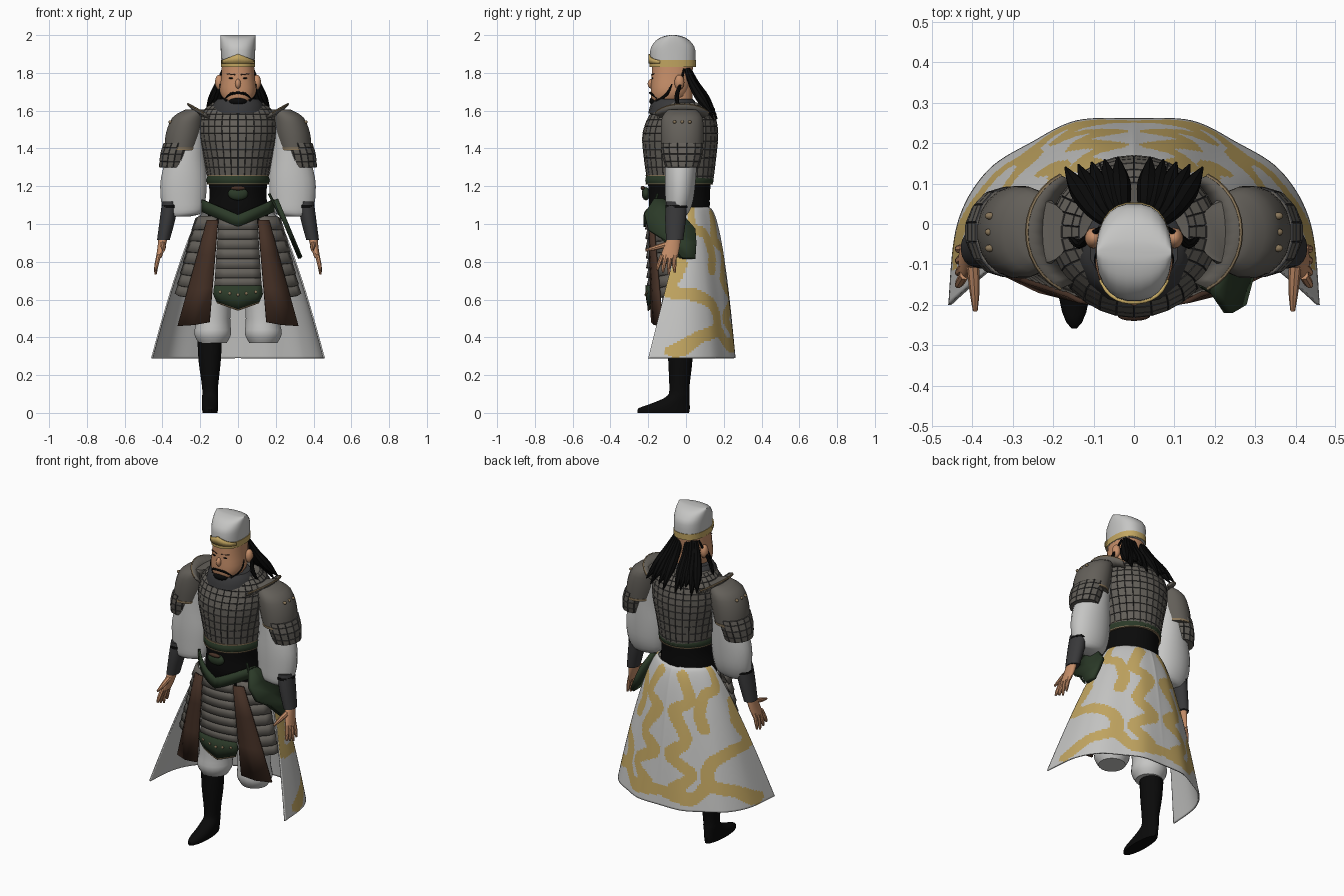
import bpy, bmesh, math
from mathutils import Vector

cube = bpy.data.objects.get("Cube")
if cube:
    bpy.data.objects.remove(cube)


def material(name, r, g, b):
    m = bpy.data.materials.new(name)
    m.use_nodes = True
    m.diffuse_color = (r, g, b, 1)
    bsdf = m.node_tree.nodes["Principled BSDF"]
    bsdf.inputs["Base Color"].default_value = (r, g, b, 1)
    bsdf.inputs["Roughness"].default_value = 0.9
    return m


WHITE = material("white cloth", .56, .56, .55)
GOLD = material("gold", .54, .38, .12)
SKIN = material("skin", .56, .27, .14)
STEEL = material("armour grey", .125, .115, .1)
DARK = material("dark grey", .04, .04, .042)
GREEN = material("green", .024, .042, .021)
BROWN = material("brown leather", .06, .03, .019)
BLACK = material("black", .003, .003, .003)
TAN = material("tan trim", .25, .18, .1)


def finish(name, bm, mats, angle=40, fix=True):
    if fix:
        bmesh.ops.recalc_face_normals(bm, faces=bm.faces)
    me = bpy.data.meshes.new(name)
    bm.to_mesh(me)
    bm.free()
    for m in mats:
        me.materials.append(m)
    for p in me.polygons:
        p.use_smooth = True
    me.set_sharp_from_angle(angle=math.radians(angle))
    ob = bpy.data.objects.new(name, me)
    bpy.context.collection.objects.link(ob)
    return ob


def spline(keys, sub):
    """Catmull-Rom points through the keys."""
    out = []
    for i in range(len(keys) - 1):
        p = [keys[max(0, min(len(keys) - 1, i + k))] for k in (-1, 0, 1, 2)]
        for s in range(sub):
            t = s / sub
            out.append([b + .5 * t * (c - a + t * (2*a - 5*b + 4*c - d + t * (3*(b - c) + d - a)))
                        for a, b, c, d in zip(*p)])
    return out + [list(keys[-1])]


def bridge(bm, rings):
    n = len(rings[0])
    for a, b in zip(rings, rings[1:]):
        for j in range(n):
            k = (j + 1) % n
            bm.faces.new((a[j], a[k], b[k], b[j]))
    bm.faces.new(rings[0])
    bm.faces.new(rings[-1])


def loft(name, keys, mat, side=1, n=20, sub=3, power=2, plates=0):
    """Stacked oval rings (cx, cy, z, rx, ry); plates insets every face."""
    bm, rings = bmesh.new(), []
    for cx, cy, z, rx, ry in spline(keys, sub):
        ring = []
        for j in range(n):
            a = 2 * math.pi * (j + .5) / n
            c, s = math.cos(a), math.sin(a)
            x = math.copysign(abs(c) ** (2 / power), c) * rx
            y = math.copysign(abs(s) ** (2 / power), s) * ry
            ring.append(bm.verts.new((side * (cx + x), cy + y, z)))
        rings.append(ring)
    bridge(bm, rings)
    bmesh.ops.recalc_face_normals(bm, faces=bm.faces)
    if plates:
        quads = [f for f in bm.faces if len(f.verts) == 4]
        rim = bmesh.ops.inset_individual(bm, faces=quads, thickness=plates, depth=.004)
        for f in rim["faces"]:
            f.material_index = 1
    return finish(name, bm, [mat, DARK])


def tubes(name, paths, mat, side=1, n=8, sub=3):
    """Tapered round strands through points (x, y, z, radius)."""
    bm = bmesh.new()
    for path in paths:
        pts = spline(path, sub)
        pos = [Vector((side * p[0], p[1], p[2])) for p in pts]
        rings = []
        for i, p in enumerate(pos):
            d = pos[min(i + 1, len(pos) - 1)] - pos[max(i - 1, 0)]
            q = d.to_track_quat("Z", "Y")
            rings.append([bm.verts.new(p + q @ Vector((math.cos(a), math.sin(a), 0)) * max(pts[i][3], .001))
                          for a in (2 * math.pi * j / n for j in range(n))])
        bridge(bm, rings)
    return finish(name, bm, [mat])


def sheet(name, strips, mats, side=1, thick=.012, rule=None, fix=True):
    """Cloth or plate strips, each a list of rows of points."""
    bm = bmesh.new()
    for rows in strips:
        grid = [[bm.verts.new((side * x, y, z)) for x, y, z in row] for row in rows]
        for i in range(len(grid) - 1):
            for j in range(len(grid[i]) - 1):
                f = bm.faces.new((grid[i][j], grid[i][j+1], grid[i+1][j+1], grid[i+1][j]))
                f.material_index = rule(i, j) if rule else 0
    ob = finish(name, bm, mats, fix=fix)
    mod = ob.modifiers.new("thickness", "SOLIDIFY")
    mod.thickness = thick
    mod.offset = -1 if rule else 0
    mod.material_offset = 2 if rule else 0
    mod.material_offset_rim = 2 if rule else 0
    return ob


def blob(name, loc, size, mat):
    bm = bmesh.new()
    bmesh.ops.create_uvsphere(bm, u_segments=14, v_segments=10, radius=1)
    for v in bm.verts:
        v.co = Vector(loc) + Vector(size) * v.co
    return finish(name, bm, [mat], 80)


def mix(a, b, t):
    return [u + (v - u) * t for u, v in zip(a, b)]


def shingles(name, top, bottom, count, mat, side=1):
    """Overlapping armour rows between two point rows."""
    strips = []
    for i in range(count):
        t0, t1 = i / count, (i + 1.15) / count
        lo = [mix(a, b, min(t1, 1)) for a, b in zip(top, bottom)]
        strips.append([[mix(a, b, t0) for a, b in zip(top, bottom)],
                       [[x * 1.02, y - .014, z] for x, y, z in lo]])
    sheet(name, strips, [mat], side)


# Head, hat and face
loft("neck", [(0, -.04, 1.56, .07, .075), (0, -.04, 1.74, .07, .075)], SKIN)
loft("head", [(0, -.09, 1.62, .045, .06), (0, -.095, 1.65, .075, .085), (0, -.085, 1.7, .096, .102),
              (0, -.075, 1.78, .09, .108), (0, -.07, 1.86, .085, .11)], SKIN, power=2.3)
loft("hat", [(0, -.07, 1.83, .087, .12), (0, -.07, 1.92, .092, .12), (0, -.07, 1.96, .094, .1),
             (0, -.07, 1.985, .094, .07), (0, -.07, 1.998, .094, .03), (0, -.07, 2, .094, .004)],
     WHITE, n=24, power=2.4)
loft("hat_band", [(0, -.07, 1.832, .091, .123), (0, -.07, 1.868, .092, .124)], GOLD, n=24, sub=1, power=2.4)
crest = [-.084 + .014 * i for i in range(13)]
sheet("hat_crest", [[[(x, -.07 - .124 * (1 - abs(x / .094) ** 2.4) ** (1 / 2.4), z)
                      for z in (1.85, 1.9 - abs(x) * .4)] for x in crest]], [GOLD], thick=.008)
blob("nose", (0, -.183, 1.742), (.015, .02, .026), SKIN)
blob("beard", (0, -.145, 1.65), (.055, .05, .03), BLACK)
for side, tag in ((1, "left"), (-1, "right")):
    blob(tag + "_ear", (side * .1, -.035, 1.75), (.022, .026, .04), SKIN)
    blob(tag + "_eye", (side * .037, -.177, 1.772), (.013, .005, .004), BLACK)
    tubes(tag + "_eyebrow", [[(.015, -.183, 1.79, .003), (.06, -.169, 1.795, .002)]], BROWN, side)
    tubes(tag + "_moustache", [[(0, -.19, 1.695, .006), (.04, -.18, 1.688, .007), (.068, -.155, 1.665, .003)]],
          BLACK, side)
    tubes(tag + "_jaw_beard", [[(.093, -.075, 1.74, .004), (.088, -.1, 1.69, .01), (.05, -.15, 1.65, .018)]],
          BLACK, side)
    # Long hair falling back, with loose locks beside the face
    locks = []
    for i in range(5):
        f = i / 4
        locks.append([(.022 + .045 * f, .015 - .01 * f, 1.82, .014),
                      (.03 + .07 * f, .05 - .015 * f, 1.74, .022),
                      (.035 + .1 * f, .105 - .02 * f, 1.655, .026),
                      (.04 + .13 * f, .165 - .025 * f, 1.555 + .025 * (i % 3), .003)])
    locks.append([(.08, -.01, 1.82, .006), (.112, -.03, 1.74, .008), (.135, -.05, 1.67, .012), (.165, -.03, 1.6, .003)])
    tubes(tag + "_hair", locks, BLACK, side)

# Torso armour, scarf and waist
loft("chest_armour", [(0, -.03, 1.22, .155, .17), (0, -.032, 1.35, .178, .188), (0, -.03, 1.48, .205, .197),
                      (0, -.02, 1.58, .195, .168), (0, -.02, 1.64, .135, .12)], STEEL, n=30, plates=.002)
loft("neck_scarf", [(0, -.065, 1.585, .145, .135), (0, -.065, 1.635, .135, .122), (0, -.065, 1.662, .11, .1)],
     DARK, n=14, sub=2)
loft("waist_sash", [(0, -.035, .97, .15, .13), (0, -.035, 1.07, .162, .16), (0, -.035, 1.15, .152, .163),
                    (0, -.035, 1.24, .16, .17)], BLACK)
loft("belt", [(0, -.035, 1.21, .163, .175), (0, -.035, 1.232, .168, .182), (0, -.035, 1.255, .163, .177)], GREEN, n=28)
for z in (1.208, 1.254):
    loft("belt_trim", [(0, -.035, z, .166, .18), (0, -.035, z + .006, .166, .18)], TAN, sub=1, n=28)
blob("buckle", (0, -.212, 1.16), (.055, .022, .035), GREEN)
blob("buckle_stone", (0, -.228, 1.19), (.04, .012, .012), BROWN)
arc = [-.19 + .38 * i / 12 for i in range(13)]
sheet("hanging_sash", [[[(x, -.218 + 3.2 * x * x, .985 + abs(x) * .42 + dz) for x in arc] for dz in (0, .065)]], [GREEN])

for side, tag in ((1, "left"), (-1, "right")):
    # Arms
    loft(tag + "_sleeve", [(.25, -.02, 1.52, .08, .085), (.275, -.025, 1.37, .1, .085), (.287, -.03, 1.24, .123, .083),
                           (.29, -.035, 1.13, .12, .075), (.29, -.045, 1.06, .1, .06), (.31, -.05, 1.04, .055, .04)],
         WHITE, side)
    loft(tag + "_bracer", [(.36, -.05, 1.12, .042, .056), (.372, -.055, 1.03, .042, .056), (.395, -.06, .915, .034, .046)],
         DARK, side)
    loft(tag + "_bracer_cuff", [(.361, -.05, 1.085, .046, .06), (.359, -.05, 1.1, .046, .06)], BLACK, side, sub=1)
    loft(tag + "_palm", [(.395, -.06, .94, .026, .034), (.405, -.075, .88, .021, .043), (.42, -.092, .82, .015, .046)],
         SKIN, side)
    fingers = [[(.42, -.06 - .022 * i, .835, .012), (.432, -.062 - .028 * i, .78, .011),
                (.437, -.06 - .031 * i, .732 + .012 * abs(i - 1), .006)] for i in range(4)]
    fingers.append([(.4, -.09, .895, .016), (.395, -.16, .875, .013), (.393, -.215, .86, .006)])
    tubes(tag + "_fingers", fingers, SKIN, side)
    # Shoulder guards and raised collar wings
    loft(tag + "_shoulder_guard", [(.22, -.02, 1.605, .06, .075), (.262, -.02, 1.565, .085, .108), (.285, -.02, 1.48, .098, .115),
                                   (.3, -.02, 1.39, .09, .11)], STEEL, side)
    loft(tag + "_upper_arm_guard", [(.315, -.02, 1.43, .076, .108), (.332, -.02, 1.37, .078, .105),
                                    (.343, -.02, 1.3, .073, .085)], STEEL, side, n=14, sub=2, plates=.002)
    loft(tag + "_guard_trim", [(.3, -.02, 1.405, .094, .114), (.302, -.02, 1.393, .094, .114)], TAN, side, sub=1)
    for y in (-.06, -.02, .02):
        blob(tag + "_guard_stud", (side * .357, y, 1.54), (.012, .009, .009), TAN)
    rim, base = [], []
    for i in range(13):
        a = math.radians(-65 + 130 * i / 12)
        rim.append((.12 + .145 * math.cos(a), -.02 + .155 * math.sin(a), 1.555 + .08 * math.cos(a)))
        base.append((.11 + .1 * math.cos(a), -.02 + .14 * math.sin(a), 1.55 + .03 * math.cos(a)))
    sheet(tag + "_collar_wing", [[base, rim]], [STEEL], side)
    tubes(tag + "_collar_trim", [[(*p, .005) for p in rim]], TAN, side, n=6, sub=1)
    # Trousers, hip plates and leather straps
    loft(tag + "_trouser_leg", [(.09, -.02, 1.0, .09, .11), (.12, -.03, .7, .095, .1), (.13, -.03, .5, .09, .095),
                                (.134, -.03, .42, .099, .1), (.134, -.03, .37, .075, .075)], WHITE, side)
    shingles(tag + "_hip_plates", [(.11, -.17, 1.04), (.16, -.15, 1.04), (.2, -.11, 1.04), (.22, -.05, 1.03)],
             [(.16, -.145, .6), (.25, -.125, .61), (.31, -.09, .62), (.325, -.07, .63)], 7, STEEL, side)
    strap = [[mix((.105, -.195, 1.02), (.15, -.18, .48), t), mix((.135, -.19, 1.02), (.235, -.165, .465), t),
              mix((.163, -.175, 1.02), (.318, -.125, .46), t)] for t in (0, .33, .66, 1)]
    sheet(tag + "_leather_strap", [strap], [BROWN], side)

# Front apron of overlapping rows with a pointed green hem
cols = (-1, -.6, -.2, .2, .6, 1)
shingles("apron_plates", [(.1 * c, -.2 + .02 * c * c, 1.03) for c in cols],
         [(.122 * c, -.19 + .02 * c * c, .67) for c in cols], 7, STEEL)
hem = [-1, -.75, -.5, -.25, 0, .25, .5, .75, 1]
sheet("apron_hem", [[[(w * c, y + .02 * c * c, z + lift * abs(c)) for c in hem]
                     for w, y, z, lift in ((.125, -.21, .675, 0), (.13, -.205, .6, .03), (.11, -.195, .545, .04))]], [GREEN])
tubes("apron_trim", [[(.11 * c, -.199 + .02 * c * c, .545 + .04 * abs(c), .005) for c in hem]], TAN, n=6, sub=1)
for c in (-.75, -.35, 0, .35, .75):
    blob("hem_stud", (.125 * c, -.214 + .02 * c * c, .625 + .02 * abs(c)), (.008, .005, .008), TAN)

# Side pouch with strap
pouch = [(1.13, -.17, -.12), (1.05, -.22, -.02), (.97, -.2, .05), (.9, -.09, .055), (.82, -.02, .05)]
sheet("side_pouch", [[[(.2 + (1.13 - z) * .42, mix([a], [b], t)[0], z) for t in (0, .5, 1)] for z, a, b in pouch]],
      [GREEN], thick=.025)
tubes("pouch_strap", [[(.165, -.15, 1.16, .007), (.205, -.17, 1.08, .008), (.26, -.17, .98, .006), (.33, -.03, .82, .005)]], GREEN)

# Boot
loft("right_boot", [(.15, -.03, .41, .066, .066), (.15, -.03, .28, .06, .065), (.148, -.035, .14, .043, .054),
                    (.148, -.04, .09, .042, .06), (.148, -.075, .055, .043, .095), (.148, -.115, .025, .043, .137),
                    (.148, -.12, 0, .04, .138)], BLACK, -1)

# Long open robe with a winding gold pattern painted by distance to a few paths
low = spline([(0, .262), (.14, .257), (.25, .205), (.365, .13), (.438, .0), (.46, -.2)], 11)
high = spline([(0, .12), (.06, .115), (.11, .09), (.145, .06), (.165, .03), (.175, 0)], 11)
HALF, ROWS = len(low) - 1, 80
motif = [[(.8, 1.08), (.75, .98), (.52, .95), (.42, .85), (.46, .76)],
         [(.95, .88), (.9, .78), (.96, .65), (.7, .62), (.5, .56), (.48, .45), (.7, .4), (.85, .33)],
         [(.2, 1.05), (.3, .92), (.12, .85), (.25, .7), (.1, .6), (.3, .5), (.15, .4), (.32, .36)],
         [(.48, .45), (.3, .36), (.05, .38)]]
dots = [p for path in motif for p in spline(path, 10)]


def robe_point(i, j):
    k, t = abs(j - HALF), i / ROWS
    s = k / HALF
    x = mix(high[k], low[k], t ** (.5 + .25 * s))[0]
    y = mix(high[k], low[k], t ** (.5 + .5 * s))[1]
    return (math.copysign(x, j - HALF), y, 1.09 - .8 * t)


def robe_colour(i, j):
    s, t = abs(j + .5 - HALF) / HALF, (i + .5) / ROWS
    near = min(math.hypot((s - a) * (.3 + .3 * t), 1.09 - .8 * t - b) for a, b in dots)
    return int(near < .028 + .008 * t)


sheet("robe_skirt", [[[robe_point(i, j) for j in range(2 * HALF + 1)] for i in range(ROWS + 1)]],
      [WHITE, GOLD, WHITE, WHITE], thick=.008, rule=robe_colour, fix=False)
